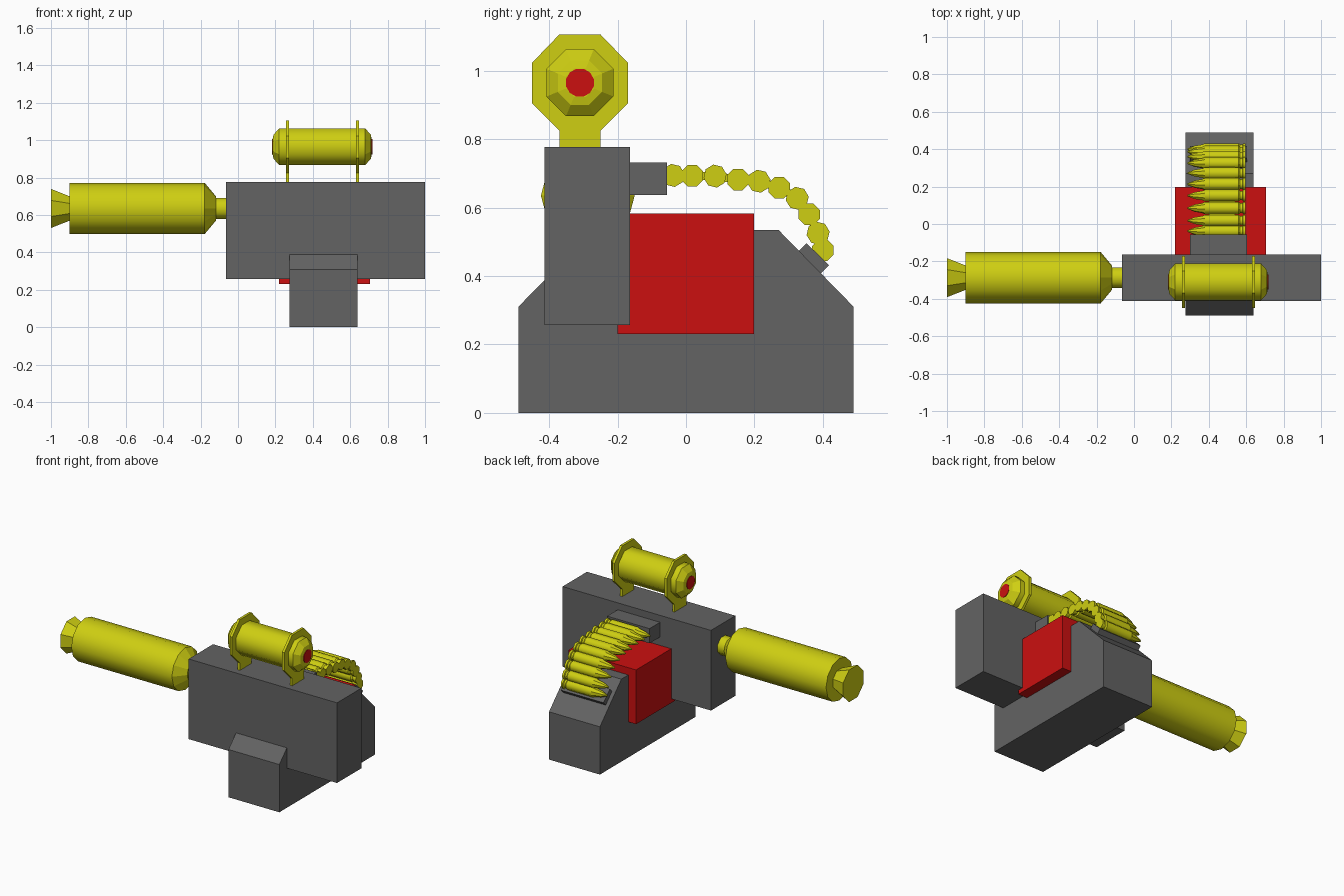
import bpy, bmesh, math
from mathutils import Matrix

if "Cube" in bpy.data.objects:
    bpy.data.objects.remove(bpy.data.objects["Cube"])


def material(name, rgb):
    m = bpy.data.materials.new(name)
    m.diffuse_color = (*rgb, 1)
    m.use_nodes = True
    m.node_tree.nodes["Principled BSDF"].inputs["Base Color"].default_value = m.diffuse_color
    return m


GREY = material("dark grey", (0.125, 0.125, 0.125))
YELLOW = material("yellow", (0.62, 0.62, 0.006))
RED = material("red", (0.60, 0.005, 0.005))


def finish(name, bm, mat):
    bmesh.ops.recalc_face_normals(bm, faces=bm.faces[:])
    me = bpy.data.meshes.new(name)
    bm.to_mesh(me)
    bm.free()
    me.materials.append(mat)
    ob = bpy.data.objects.new(name, me)
    bpy.context.collection.objects.link(ob)
    return ob


def box(name, mat, x, y, z):
    bm = bmesh.new()
    size = [b - a for a, b in (x, y, z)]
    mid = [(a + b) / 2 for a, b in (x, y, z)]
    bmesh.ops.create_cube(bm, size=1, matrix=Matrix.Translation(mid) @ Matrix.Diagonal((*size, 1)))
    return finish(name, bm, mat)


def extrude_x(name, mat, pts, x0, x1):
    """Side profile (y, z) extruded along x."""
    bm = bmesh.new()
    a, b = [[bm.verts.new((x, y, z)) for y, z in pts] for x in (x0, x1)]
    bm.faces.new(a)
    bm.faces.new(b)
    for i in range(len(pts)):
        j = (i + 1) % len(pts)
        bm.faces.new((a[i], a[j], b[j], b[i]))
    return finish(name, bm, mat)


def lathe_x(name, mat, prof, y, z, n, turn=0.0):
    """Profile (x, radius) turned around an axis along x; straight walls are smooth."""
    bm = bmesh.new()
    rings = []
    for x, r in prof:
        angs = [(i + turn) * math.tau / n for i in range(n)]
        rings.append([bm.verts.new((x, y + r * math.cos(t), z + r * math.sin(t))) for t in angs])
    for k, (a, b) in enumerate(zip(rings, rings[1:])):
        for i in range(n):
            j = (i + 1) % n
            f = bm.faces.new((a[i], a[j], b[j], b[i]))
            f.smooth = abs(prof[k][1] - prof[k + 1][1]) < 1e-5
    bm.faces.new(rings[0])
    bm.faces.new(rings[-1])
    return finish(name, bm, mat)


# Base with sloped shoulders
half = [(0.49, 0), (0.49, 0.31), (0.27, 0.535)]
extrude_x("base", GREY, half + [(-y, z) for y, z in reversed(half)], 0.275, 0.64)

# Gun housing, ammunition box, feed ports
box("gun_housing", GREY, (-0.065, 1.0), (-0.413, -0.163), (0.257, 0.777))
box("ammo_box", RED, (0.22, 0.705), (-0.2, 0.198), (0.23, 0.582))
box("feed_port", GREY, (0.3, 0.605), (-0.17, -0.055), (0.637, 0.732))
extrude_x("belt_exit", GREY, [(0.352, 0.496), (0.418, 0.432), (0.393, 0.406), (0.327, 0.47)], 0.3, 0.605)

# Barrel: neck, sleeve, flared muzzle
AY, AZ = -0.287, 0.635
lathe_x("barrel_neck", YELLOW, [(-0.125, 0.06), (-0.05, 0.06)], AY, AZ, 8, 0.5)
lathe_x("barrel_sleeve", YELLOW, [(-0.9, 0.137), (-0.178, 0.137), (-0.118, 0.065)], AY, AZ, 12)
lathe_x("muzzle", YELLOW, [(-1.0, 0.113), (-0.89, 0.066)], AY, AZ, 8, 0.5)

# Top canister with octagonal ends and red caps
TY, TZ, TX = -0.31, 0.965, 0.45
ends = [(0.265, 0.045), (0.26, 0.07), (0.23, 0.106)]
prof = [(TX - d, r) for d, r in ends] + [(TX + d, r) for d, r in reversed(ends)]
lathe_x("canister", YELLOW, prof, TY, TZ, 8, 0.5)
for side, s in (("left", -1), ("right", 1)):
    lathe_x(side + "_cap", RED, [(TX + s * 0.26, 0.042), (TX + s * 0.268, 0.042)], TY, TZ, 12, 0.5)

# Octagonal brackets with a foot
right = [(0.06, 0.76), (0.06, 0.825), (0.14, 0.905), (0.14, 1.023), (0.06, 1.106)]
outline = [(TY + y, z) for y, z in right] + [(TY - y, z) for y, z in reversed(right)]
for side, x in (("left", 0.265), ("right", 0.64)):
    extrude_x(side + "_bracket", YELLOW, outline, x - 0.008, x + 0.008)

# Cartridge belt
path = [(-0.038, 0.694), (0.018, 0.693), (0.085, 0.692), (0.152, 0.682), (0.213, 0.677),
        (0.272, 0.658), (0.325, 0.627), (0.36, 0.58), (0.386, 0.525), (0.4, 0.475)]
round_prof = [(0.285, 0.004), (0.325, 0.02), (0.365, 0.027), (0.38, 0.034), (0.56, 0.034),
              (0.568, 0.027), (0.58, 0.027), (0.583, 0.034), (0.597, 0.034)]
for i, (y, z) in enumerate(path):
    lathe_x(f"cartridge_{i + 1}", YELLOW, round_prof, y, z, 8, 0.5 if i % 2 else 0.2)

# Thin links joining neighbouring cartridges
for i, ((y0, z0), (y1, z1)) in enumerate(zip(path, path[1:])):
    d = math.hypot(y1 - y0, z1 - z0)
    ny, nz = -(z1 - z0) / d * 0.012, (y1 - y0) / d * 0.012
    extrude_x(f"belt_link_{i + 1}", YELLOW,
              [(y0 + ny, z0 + nz), (y1 + ny, z1 + nz), (y1 - ny, z1 - nz), (y0 - ny, z0 - nz)], 0.4, 0.54)
